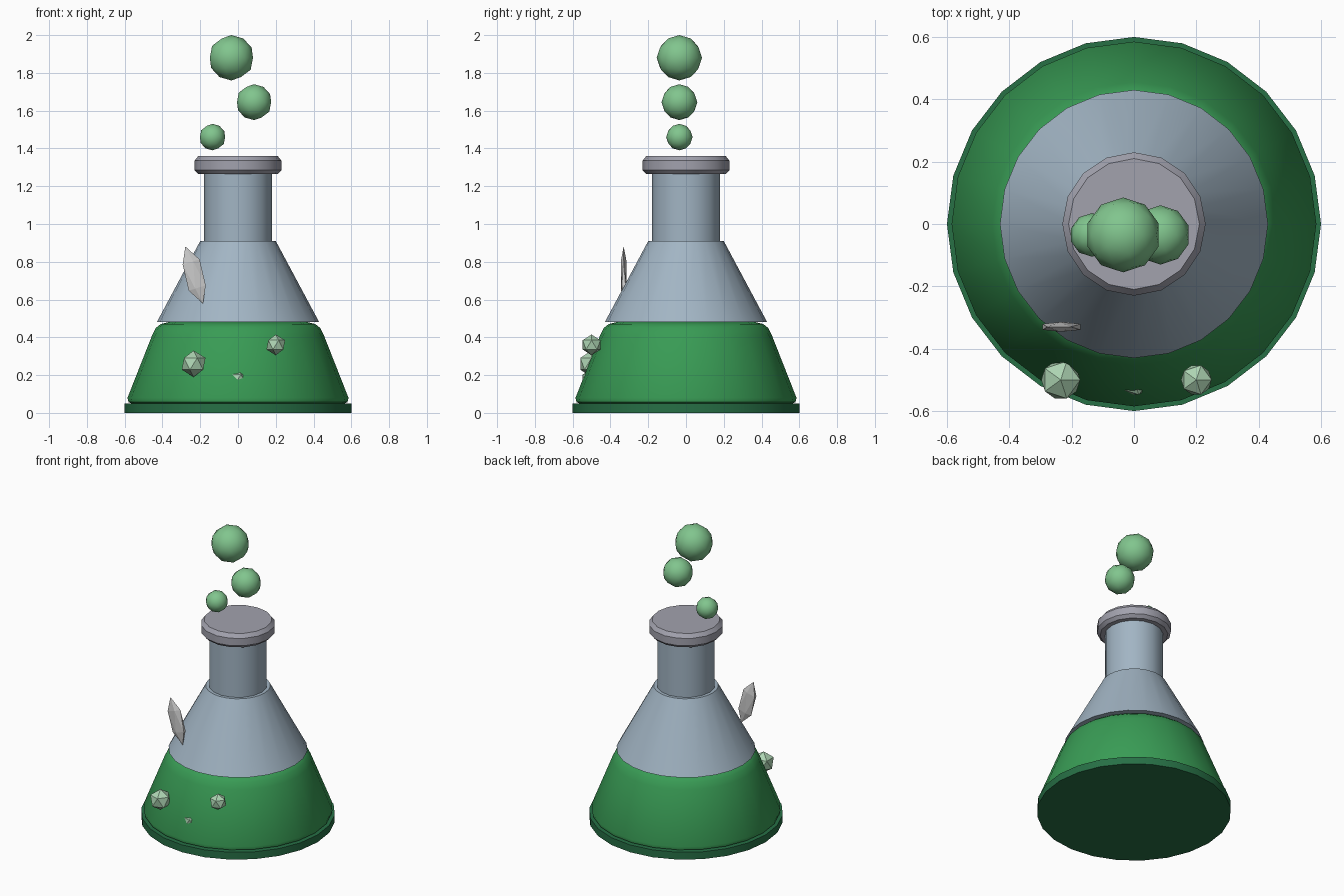
import bpy, math

if "Cube" in bpy.data.objects:
    bpy.data.objects.remove(bpy.data.objects["Cube"])


def material(name, rgb):
    m = bpy.data.materials.new(name)
    m.diffuse_color = (*rgb, 1)
    m.use_nodes = True
    m.node_tree.nodes["Principled BSDF"].inputs["Base Color"].default_value = m.diffuse_color
    return m


dark_green = material("dark_green", (0.02, 0.16, 0.06))
green = material("green", (0.04, 0.33, 0.09))
pale_green = material("pale_green", (0.22, 0.56, 0.27))
mint = material("mint", (0.42, 0.66, 0.45))
glass = material("glass", (0.36, 0.46, 0.55))
rim_grey = material("rim_grey", (0.36, 0.36, 0.42))


def lathe(name, profile, sides, mat, angle=30):
    """Closed solid of revolution from (radius, z) points, bottom to top."""
    verts = [(r * math.cos(2 * math.pi * i / sides),
              r * math.sin(2 * math.pi * i / sides), z)
             for r, z in profile for i in range(sides)]
    faces = []
    for k in range(len(profile) - 1):
        a, b = k * sides, (k + 1) * sides
        for i in range(sides):
            j = (i + 1) % sides
            faces.append((a + i, a + j, b + j, b + i))
    faces.append(tuple(reversed(range(sides))))
    faces.append(tuple(range(len(verts) - sides, len(verts))))
    mesh = bpy.data.meshes.new(name)
    mesh.from_pydata(verts, [], faces)
    mesh.materials.append(mat)
    obj = bpy.data.objects.new(name, mesh)
    bpy.context.collection.objects.link(obj)
    bpy.ops.object.select_all(action='DESELECT')
    obj.select_set(True)
    bpy.context.view_layer.objects.active = obj
    bpy.ops.object.shade_smooth_by_angle(angle=math.radians(angle))
    return obj


def ico(name, loc, radius, subdivisions, mat=None, smooth=False):
    bpy.ops.mesh.primitive_ico_sphere_add(
        subdivisions=subdivisions, radius=radius, location=loc)
    obj = bpy.context.object
    obj.name = name
    if mat:
        obj.data.materials.append(mat)
    if smooth:
        bpy.ops.object.shade_smooth()
    return obj


# Flask body
lathe("base", [(0.6, 0), (0.6, 0.05)], 24, dark_green)
lathe("liquid", [(0.565, 0.05), (0.58, 0.057), (0.585, 0.08), (0.455, 0.41),
                 (0.435, 0.45), (0.41, 0.47), (0.37, 0.48)], 24, green, 50)
lathe("glass_shoulder", [(0.43, 0.48), (0.2, 0.91)], 24, glass)
lathe("neck", [(0.18, 0.90), (0.18, 1.28)], 16, glass)
lathe("rim", [(0.21, 1.265), (0.23, 1.285), (0.23, 1.335), (0.21, 1.36)],
      16, rim_grey)

# Rising bubbles
for i, (x, z, r) in enumerate([(-0.135, 1.46, 0.07), (0.085, 1.645, 0.095),
                               (-0.035, 1.88, 0.12)]):
    ico(f"rising_bubble_{i + 1}", (x, -0.035, z), r, 2, pale_green, True)

# Faceted bubbles in the liquid
for i, (x, z, r) in enumerate([(-0.235, 0.26, 0.07), (0.2, 0.36, 0.055),
                               (0, 0.178, 0.056)]):
    ico(f"liquid_bubble_{i + 1}", (x, -0.5, z), r, 1, mint)

# Glass highlight shard
shard = ico("glass_highlight", (-0.232, -0.33, 0.73), 1, 1)
shard.scale = (0.058, 0.018, 0.158)
shard.rotation_euler = (0, -0.3, 0)
